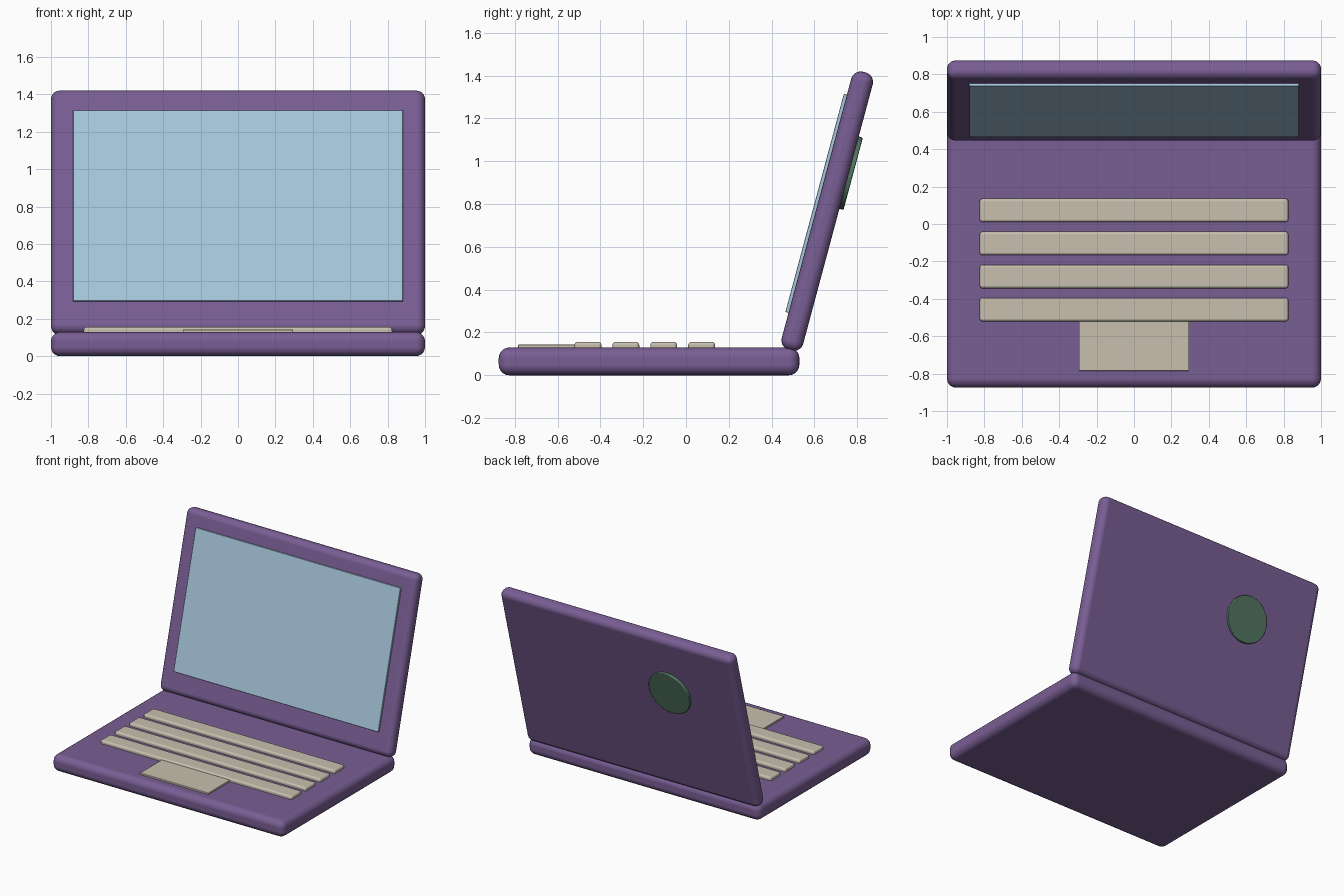
import bpy
import math
from mathutils import Vector, Matrix

if "Cube" in bpy.data.objects:
    bpy.data.objects.remove(bpy.data.objects["Cube"])


def material(name, rgb):
    m = bpy.data.materials.new(name)
    lin = [((c / 255 + 0.055) / 1.055) ** 2.4 for c in rgb]
    m.diffuse_color = (*lin, 1)
    m.use_nodes = True
    m.node_tree.nodes["Principled BSDF"].inputs["Base Color"].default_value = m.diffuse_color
    return m


PURPLE = material("purple_case", (121, 94, 148))
BLUE = material("pale_blue_glass", (167, 199, 221))
BEIGE = material("beige_keys", (200, 192, 175))
GREEN = material("dark_green", (82, 119, 97))


def finish(name, mat, bevel, segments):
    ob = bpy.context.object
    ob.name = name
    ob.data.materials.append(mat)
    bpy.ops.object.transform_apply(location=False, rotation=False, scale=True)
    mod = ob.modifiers.new("rounding", 'BEVEL')
    mod.width = bevel
    mod.segments = segments
    mod.limit_method = 'ANGLE'
    mod.harden_normals = True
    bpy.ops.object.shade_smooth()
    return ob


def box(name, size, loc, mat, bevel, segments=3):
    bpy.ops.mesh.primitive_cube_add(size=1, location=loc)
    bpy.context.object.scale = size
    return finish(name, mat, bevel, segments)


# Base with rounded edges
box("base", (2, 1.405, 0.13), (0, -0.1725, 0.065), PURPLE, 0.05, 5)

# Four long key rows
for i in range(4):
    box(f"key_row_{i + 1}", (1.65, 0.126, 0.04), (0, 0.073 - 0.177 * i, 0.136), BEIGE, 0.015)

# Trackpad
box("trackpad", (0.59, 0.27, 0.02), (0, -0.65, 0.133), BEIGE, 0.004, 2)

# Lid parts are placed in the lid's own frame: x across, y to the back, z along the lid
lid_frame = Matrix.Translation((0, 0.66, 0.767)) @ Matrix.Rotation(math.radians(-15), 4, 'X')


def on_lid(ob):
    ob.matrix_world = lid_frame @ Matrix.Translation(ob.location) @ ob.rotation_euler.to_matrix().to_4x4()


on_lid(box("lid", (2, 0.104, 1.345), (0, 0, 0), PURPLE, 0.045, 5))
on_lid(box("screen", (1.765, 0.02, 1.055), (0, -0.057, 0.022), BLUE, 0.004, 2))

# Round badge on the back of the lid
bpy.ops.mesh.primitive_cylinder_add(vertices=48, radius=0.175, depth=0.03,
                                    location=(-0.4, 0.057, 0.2),
                                    rotation=(math.pi / 2, 0, 0))
on_lid(finish("round_badge", GREEN, 0.006, 2))
